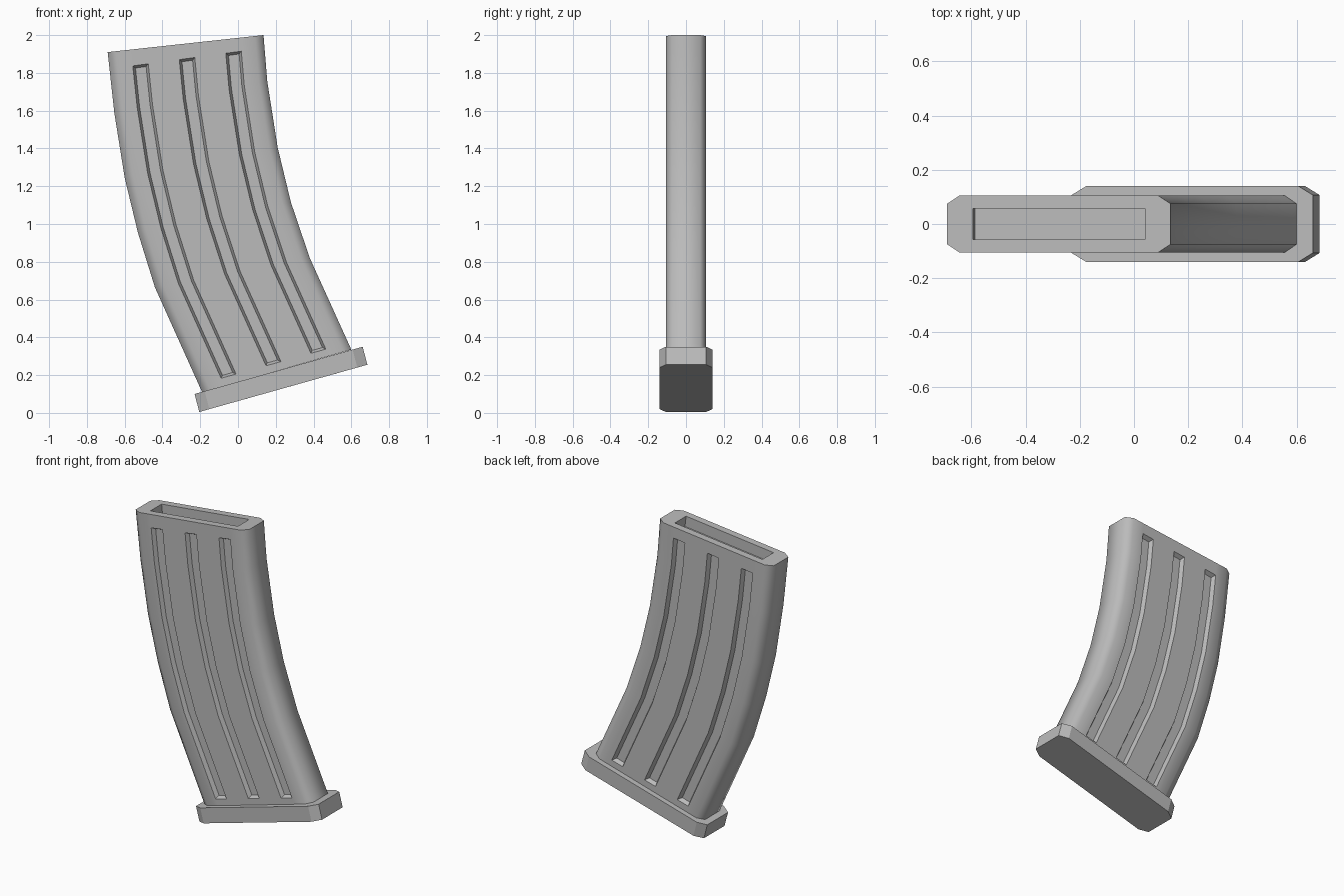
import bpy, bmesh, math
from mathutils import Vector

cube = bpy.data.objects.get("Cube")
if cube:
    bpy.data.objects.remove(cube, do_unlink=True)

grey = bpy.data.materials.new("plain grey")
grey.use_nodes = True
COLOUR = (0.5, 0.5, 0.5, 1)
grey.diffuse_color = COLOUR
grey.node_tree.nodes["Principled BSDF"].inputs["Base Color"].default_value = COLOUR

# Side edges of the curved body from top to bottom, as (x, z)
LEFT = [(-.69, 1.91), (-.655, 1.59), (-.60, 1.245), (-.53, .955), (-.44, .665), (-.19, .11)]
RIGHT = [(.135, 2.0), (.155, 1.755), (.21, 1.405), (.28, 1.115), (.38, .82), (.60, .335)]
GROOVES = [(.15, .25), (.45, .55), (.75, .85)]


def make_object(name, bm):
    mesh = bpy.data.meshes.new(name)
    bm.to_mesh(mesh)
    bm.free()
    mesh.materials.append(grey)
    obj = bpy.data.objects.new(name, mesh)
    bpy.context.collection.objects.link(obj)
    return obj


def loft(bm, rings):
    """Skin a list of closed point rings and cap both ends."""
    loops = [[bm.verts.new(p) for p in ring] for ring in rings]
    n = len(loops[0])
    strips = []
    for a, b in zip(loops, loops[1:]):
        strips.append([bm.faces.new((a[i], a[(i + 1) % n], b[(i + 1) % n], b[i]))
                       for i in range(n)])
    bm.faces.new(loops[0])
    bm.faces.new(loops[-1])
    return strips


def across(station, u, y):
    """Point at fraction u from the left edge to the right edge of a row."""
    p = station[0].lerp(station[1], u)
    return Vector((p.x, y, p.y))


# Rows of the body, with extra rows where the grooves start and stop
rows = [(Vector(a), Vector(b)) for a, b in zip(LEFT, RIGHT)]


def between(a, b, t):
    return a[0].lerp(b[0], t), a[1].lerp(b[1], t)


rows.insert(1, between(rows[0], rows[1], .28))
rows.insert(-1, between(rows[-2], rows[-1], .927))

# Chamfered cross-section, split at the groove edges
cols = [.055] + [u for pair in GROOVES for u in pair] + [.945]
section = [(u, -.105) for u in cols] + [(1, -.075), (1, .075)]
section += [(u, .105) for u in reversed(cols)] + [(0, .075), (0, -.075)]
slot = [(min(max(u, .115), .885), math.copysign(.058, y)) for u, y in section]

# Body: slot floor, slot rim, then the outer rows
top_dir = (rows[0][1] - rows[0][0]).normalized()
sink = Vector((top_dir.y, 0, -top_dir.x)) * .07
rim = [across(rows[0], u, y) for u, y in slot]
rings = [[p + sink for p in rim], rim]
rings += [[across(r, u, y) for u, y in section] for r in rows]
bm = bmesh.new()
strips = loft(bm, rings)
count = len(section)
groove_faces = []
for strip in strips[3:-1]:
    for k in (1, 3, 5):
        groove_faces += [strip[k], strip[count - 4 - k]]
bmesh.ops.recalc_face_normals(bm, faces=bm.faces)
bmesh.ops.inset_region(bm, faces=groove_faces, thickness=.013, depth=-.026,
                       use_even_offset=True)
bmesh.ops.remove_doubles(bm, verts=bm.verts, dist=.0005)
bmesh.ops.recalc_face_normals(bm, faces=bm.faces)
body = make_object("magazine_body", bm)
bpy.ops.object.select_all(action='DESELECT')
body.select_set(True)
bpy.context.view_layer.objects.active = body
bpy.ops.object.shade_smooth_by_angle(angle=math.radians(58))

# Tilted base plate with chamfered corners
plate_rows = [(Vector((-.23, .10)), Vector((.66, .35))),
              (Vector((-.205, .005)), Vector((.685, .255)))]
outline = [(.06, -.14), (.94, -.14), (1, -.107), (1, .107),
           (.94, .14), (.06, .14), (0, .107), (0, -.107)]
bm = bmesh.new()
loft(bm, [[across(r, u, y) for u, y in outline] for r in plate_rows])
bmesh.ops.recalc_face_normals(bm, faces=bm.faces)
make_object("base_plate", bm)
